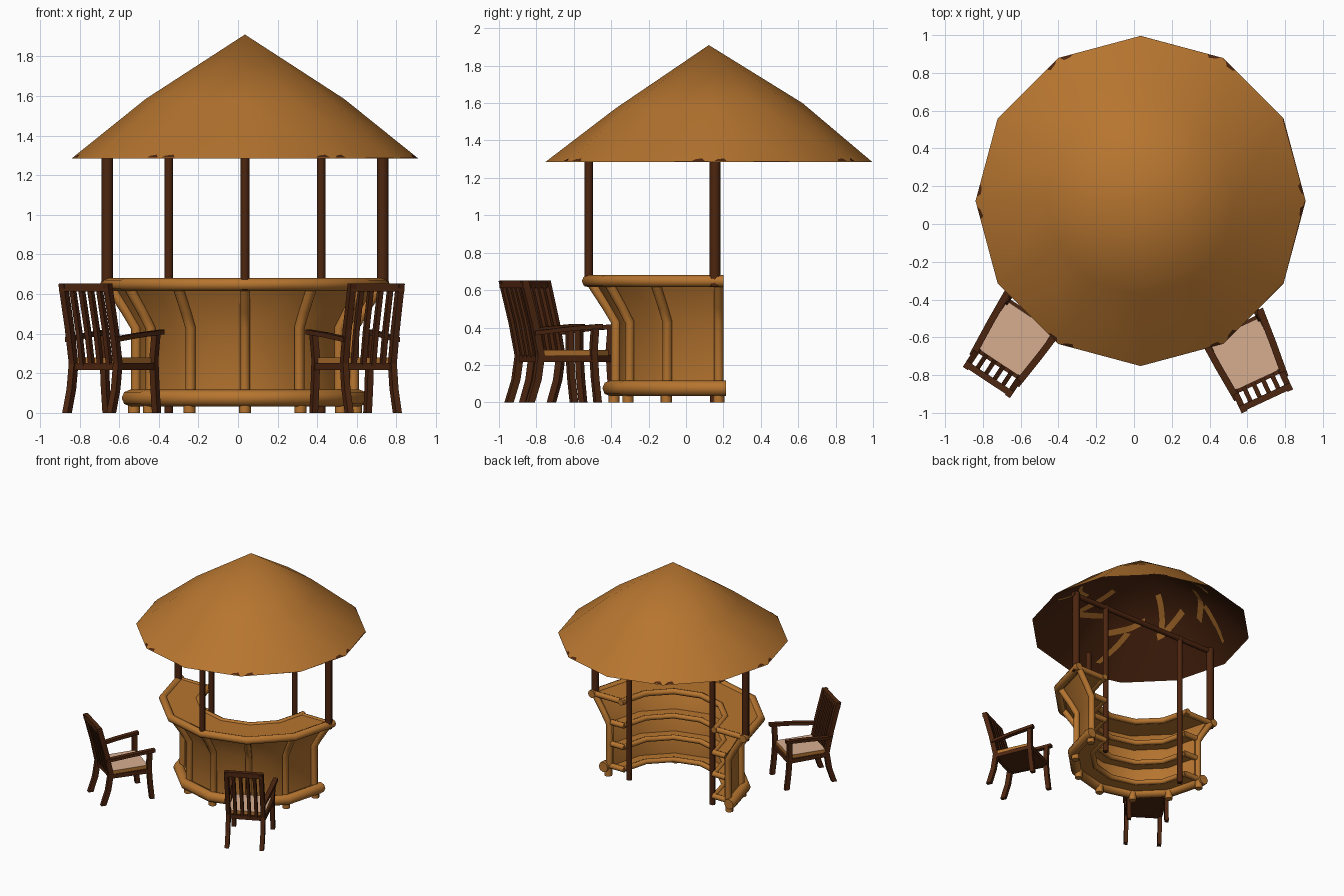
import bpy, bmesh, math
from mathutils import Vector, Matrix

if "Cube" in bpy.data.objects:
    bpy.data.objects.remove(bpy.data.objects["Cube"])

CX, CY = 0.035, 0.175            # centre of the bar arc
RX, RY, RR = 0.035, 0.122, 0.874  # roof centre and eave radius


def material(name, rgb):
    m = bpy.data.materials.new(name)
    m.diffuse_color = (*rgb, 1)
    m.use_nodes = True
    m.node_tree.nodes["Principled BSDF"].inputs["Base Color"].default_value = m.diffuse_color
    return m


TAN = material("straw tan", (0.47, 0.178, 0.029))
DARK = material("dark wood", (0.075, 0.019, 0.005))
PALE = material("pale cushion", (0.68, 0.42, 0.28))


def finish(ob, mats, smooth=True):
    for m in mats:
        ob.data.materials.append(m)
    bpy.ops.object.select_all(action='DESELECT')
    ob.select_set(True)
    bpy.context.view_layer.objects.active = ob
    if ob.type == 'CURVE':
        bpy.ops.object.convert(target='MESH')
        ob = bpy.context.object
    if smooth:
        bpy.ops.object.shade_smooth_by_angle(angle=math.radians(52))
    return ob


def mesh(name, verts, faces, mats, smooth=False, fix=True):
    me = bpy.data.meshes.new(name)
    me.from_pydata([tuple(v) for v in verts], [], faces)
    if fix:
        bm = bmesh.new()
        bm.from_mesh(me)
        bmesh.ops.recalc_face_normals(bm, faces=bm.faces)
        bm.to_mesh(me)
        bm.free()
    ob = bpy.data.objects.new(name, me)
    bpy.context.collection.objects.link(ob)
    return finish(ob, mats, smooth)


def tube(name, pts, r, mat):
    cu = bpy.data.curves.new(name, 'CURVE')
    cu.dimensions = '3D'
    cu.bevel_depth, cu.bevel_resolution, cu.use_fill_caps = r, 2, True
    s = cu.splines.new('POLY')
    s.points.add(len(pts) - 1)
    for p, q in zip(s.points, pts):
        p.co = (*q, 1)
    ob = bpy.data.objects.new(name, cu)
    bpy.context.collection.objects.link(ob)
    return finish(ob, [mat])


def polar(r, deg, z):
    a = math.radians(deg)
    return (CX + r * math.cos(a), CY + r * math.sin(a), z)


ANGLES = range(180, 361, 30)


def arc_tube(name, r, z, rad, extra=0.025):
    pts = [polar(r, a, z) for a in ANGLES]
    ends = [(p[0], p[1] + extra, z) for p in (pts[0], pts[-1])]
    tube(name, [ends[0]] + pts + [ends[1]], rad, TAN)


def arc_sweep(name, profile, mat):
    """Closed (radius, height) profile swept round the half circle."""
    n = len(profile)
    verts = [polar(r, a, z) for a in ANGLES for r, z in profile]
    faces = [(i * n + j, i * n + (j + 1) % n, (i + 1) * n + (j + 1) % n, (i + 1) * n + j)
             for i in range(len(ANGLES) - 1) for j in range(n)]
    faces += [tuple(range(n)), tuple(range(len(verts) - n, len(verts)))]
    mesh(name, verts, faces, [mat], True)


# Counter, flared wall and shelves
arc_sweep("counter_top", [(0.43, 0.638), (0.70, 0.638), (0.70, 0.662), (0.43, 0.662)], TAN)
arc_sweep("bar_wall", [(0.535, 0.08), (0.535, 0.43), (0.66, 0.64),
                       (0.64, 0.64), (0.515, 0.43), (0.515, 0.08)], TAN)
for i, z in enumerate((0.085, 0.27, 0.45)):
    outer = 0.55 if i == 0 else 0.525
    arc_sweep(f"shelf_{i}", [(0.42, z - 0.01), (outer, z - 0.01), (outer, z + 0.01), (0.42, z + 0.01)], TAN)
    arc_tube(f"shelf_edge_{i}", 0.42, z, 0.022, 0)
arc_tube("counter_outer_rail", 0.70, 0.648, 0.032)
arc_tube("counter_inner_rail", 0.43, 0.65, 0.025)
arc_tube("base_rail", 0.58, 0.075, 0.042, 0.04)

# Radial end bars closing each level
for a in (180, 360):
    for z, r1 in ((0.085, 0.57), (0.27, 0.53), (0.45, 0.53), (0.648, 0.71)):
        tube("end_bar", [polar(0.41, a, z), polar(r1, a, z)], 0.023, TAN)

# Bent ribs and stub feet
for a in ANGLES:
    tube("rib", [polar(0.55, a, 0.08), polar(0.55, a, 0.43), polar(0.60, a, 0.515),
                 polar(0.675, a, 0.63)], 0.026, TAN)
    tube("foot", [polar(0.56, a, 0), polar(0.56, a, 0.08)], 0.03, TAN)

# Roof posts and back beam
for x, y, z0, r in ((-0.66, 0.155, 0.62, 0.029), (0.73, 0.155, 0.62, 0.029),
                    (-0.35, 0.15, 0, 0.022), (0.42, 0.15, 0, 0.022), (0.035, -0.52, 0.62, 0.022)):
    tube("roof_post", [(x, y, z0), (x, y, 1.34)], r, DARK)
tube("back_beam", [(-0.69, 0.15, 1.32), (0.76, 0.15, 1.32)], 0.022, DARK)


# Roof: twelve-sided, slightly bulged cone
def roof_point(deg, t, dz=0.0):
    a = math.radians(deg)
    r = t * RR * math.cos(math.radians(15)) / math.cos(math.radians(deg % 30 - 15))
    T, zm = 0.573, 1.585 + 0.015 * math.sin(a)
    z = 1.91 + (zm - 1.91) * t / T if t < T else zm + (1.285 - zm) * (t - T) / (1 - T)
    return (RX + r * math.cos(a), RY + r * math.sin(a), z + dz)


def roof_cone(name, mat, rim, dz):
    verts = [roof_point(0, 0, dz)]
    verts += [roof_point(k * 30, 0.573, dz) for k in range(12)]
    verts += [roof_point(k * 30, rim, 0) for k in range(12)]
    faces = []
    for k in range(12):
        n = (k + 1) % 12
        faces += [(0, 1 + k, 1 + n), (1 + k, 13 + k, 13 + n, 1 + n)]
    if dz < 0:
        faces = [f[::-1] for f in faces]
    mesh(name, verts, faces, [mat], True, False)


roof_cone("thatch_roof", TAN, 1.0, 0)
roof_cone("roof_lining", DARK, 0.997, -0.012)

# Straw streaks showing on the lining: long arcs and slanting rays
for i in range(16):
    arc = i % 2 == 0
    base = i * 22.5
    a0, a1 = (base, base + 36) if arc else (base - 6, base + 10)
    t0, t1 = (0.50, 0.64) if arc else (0.30 if i % 4 == 1 else 0.60, 0.62 if i % 4 == 1 else 0.88)
    verts, faces = [], []
    for k in range(9):
        u = k / 8
        a, t = a0 + (a1 - a0) * u, t0 + (t1 - t0) * u
        da, dt = (0, 0.026) if arc else (1.7 / t, 0)
        dz = -0.019
        verts += [roof_point(a - da, t - dt, dz), roof_point(a + da, t + dt, dz)]
        if k:
            j = 2 * k
            faces.append((j - 2, j, j + 1, j - 1))
    ob = mesh("straw_streak", verts, faces, [TAN], False, False)
    if ob.data.polygons[0].normal.z > 0:
        ob.data.flip_normals()

# Dark scraps of lining peeping out along the eave
for deg in (4, 56, 63, 117, 123, 176, 184, 237, 243, 297, 304, 356):
    verts = [roof_point(deg + d, t, 0.004) for d, t in ((-2, .998), (2.5, .998), (1.5, .978), (-1, .985))]
    ob = mesh("eave_scrap", verts, [(0, 1, 2, 3)], [DARK], False, False)
    if ob.data.polygons[0].normal.z < 0:
        ob.data.flip_normals()


# Armchairs, built facing local +y and then placed
def chair(tag, x, y, dx, dy):
    place = Matrix.Translation((x, y, 0)) @ Matrix.Rotation(math.atan2(dy, dx) - math.pi / 2, 4, 'Z')

    def beam(name, pts, a, b, mats=(DARK,)):
        a, b = Vector(a), Vector(b)
        verts = [place @ (Vector(p) + s * a + t * b) for p in pts
                 for s, t in ((-1, -1), (1, -1), (1, 1), (-1, 1))]
        n = len(pts)
        faces = [(i * 4 + j, i * 4 + (j + 1) % 4, i * 4 + 4 + (j + 1) % 4, i * 4 + 4 + j)
                 for i in range(n - 1) for j in range(4)]
        faces += [(0, 1, 2, 3), tuple(range(4 * n - 4, 4 * n))]
        return mesh(f"{tag}_{name}", verts, faces, mats)

    X, Y, Z = (lambda v: (v, 0, 0)), (lambda v: (0, v, 0)), (lambda v: (0, 0, v))
    for s in (-1, 1):
        beam("back_leg", [(s * .134, -.22, 0), (s * .134, -.18, .12), (s * .134, -.16, .25),
                          (s * .134, -.195, .42), (s * .134, -.255, .65)], X(.016), Y(.02))
        beam("front_leg", [(s * .15, .17, 0), (s * .15, .155, .13), (s * .15, .145, .27),
                           (s * .16, .15, .40)], X(.016), Y(.018))
        beam("arm_rest", [(s * .140, -.20, .37), (s * .158, 0, .393), (s * .170, .185, .408)],
             X(.018), Z(.012))
        beam("side_rail", [(s * .137, -.16, .234), (s * .150, .15, .234)], X(.012), Z(.017))
    beam("front_rail", [(-.155, .15, .234), (.155, .15, .234)], Y(.012), Z(.017))
    beam("back_rail", [(-.13, -.157, .234), (.13, -.157, .234)], Y(.012), Z(.017))
    beam("top_rail", [(-.15, -.252, .632), (.15, -.252, .632)], Y(.017), Z(.02))
    for k in range(4):
        sx = (k - 1.5) * .054
        beam("back_slat", [(sx, -.157, .24), (sx, -.193, .42), (sx, -.25, .63)], X(.012), Y(.014))
    # cushion: pale on top, tan at the sides, dark underneath
    seat = beam("seat", [(0, -.15, .25), (0, .145, .25)], X(.145), Z(.029), (PALE, TAN, DARK))
    for p in seat.data.polygons:
        p.material_index = 0 if p.normal.z > .5 else 2 if p.normal.z < -.5 else 1


chair("left_chair", -0.63, -0.61, 0.55, 0.83)
chair("right_chair", 0.59, -0.69, -0.42, 0.90)
